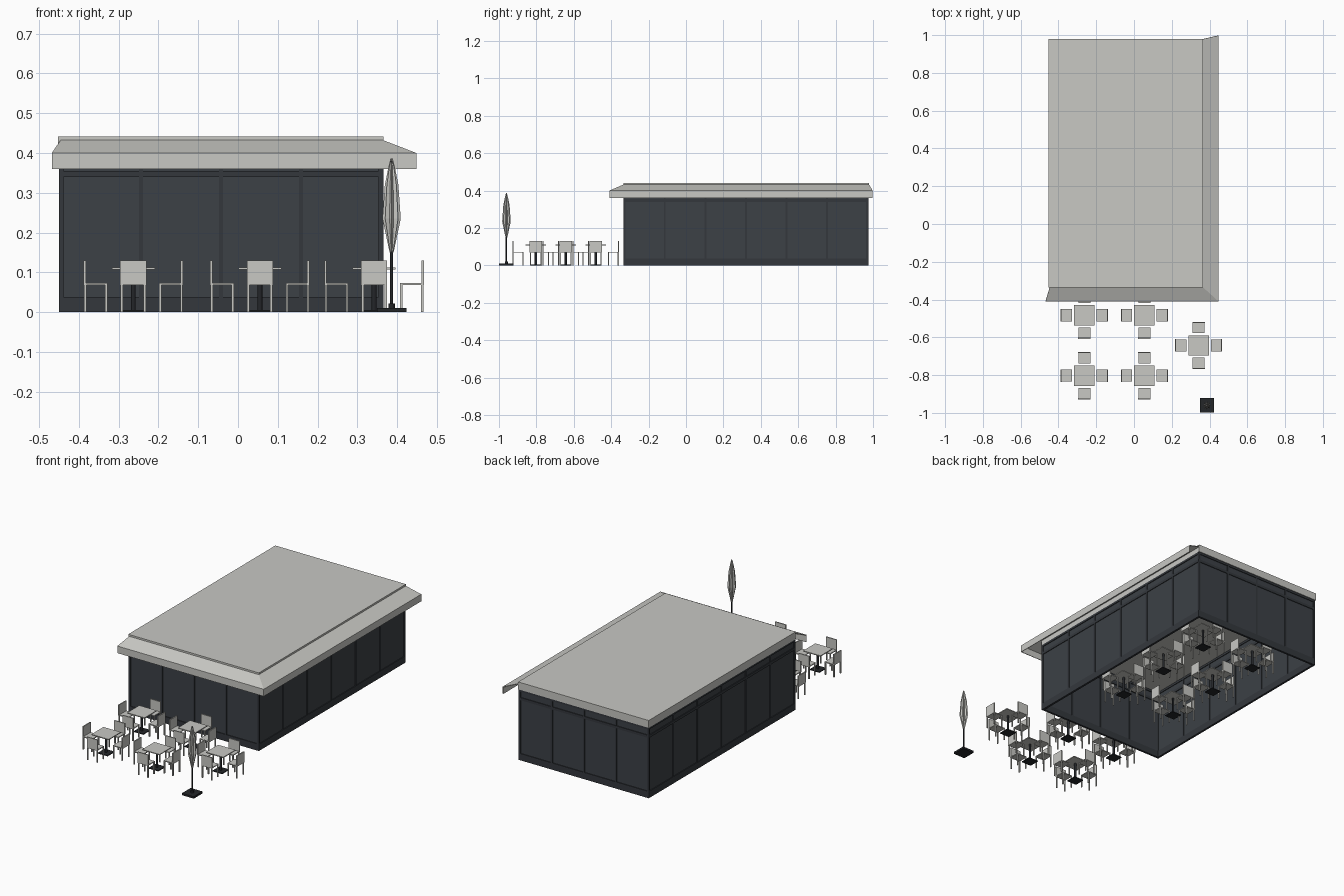
import bpy, bmesh, math
from mathutils import Matrix, Vector

cube = bpy.data.objects.get("Cube")
if cube:
    bpy.data.objects.remove(cube, do_unlink=True)


def material(name, rgb):
    m = bpy.data.materials.new(name)
    m.use_nodes = True
    m.diffuse_color = (*rgb, 1)
    m.node_tree.nodes["Principled BSDF"].inputs["Base Color"].default_value = (*rgb, 1)
    return m


GREY = material("warm light grey", (0.58, 0.58, 0.55))
PANEL = material("slate panel", (0.045, 0.052, 0.061))
FRAME = material("dark slate frame", (0.034, 0.039, 0.046))
BLACK = material("charcoal metal", (0.017, 0.019, 0.022))


def add_box(bm, lo, hi):
    lo, hi = Vector(lo), Vector(hi)
    size = hi - lo
    mat = Matrix.Translation((lo + hi) / 2) @ Matrix.Diagonal((*size, 1))
    bmesh.ops.create_cube(bm, size=1, matrix=mat)


def add_rod(bm, radius, z0, z1, sides=12):
    bmesh.ops.create_cone(bm, cap_ends=True, segments=sides, radius1=radius, radius2=radius,
                          depth=z1 - z0, matrix=Matrix.Translation((0, 0, (z0 + z1) / 2)))


def to_mesh(bm, name, mat):
    mesh = bpy.data.meshes.new(name)
    bm.to_mesh(mesh)
    bm.free()
    mesh.materials.append(mat)
    return mesh


def place(mesh, name, loc=(0, 0, 0), turn=0):
    ob = bpy.data.objects.new(name, mesh)
    ob.location = loc
    ob.rotation_euler.z = turn
    bpy.context.scene.collection.objects.link(ob)
    return ob


def boxes(name, mat, *pairs):
    bm = bmesh.new()
    for lo, hi in pairs:
        add_box(bm, lo, hi)
    return to_mesh(bm, name, mat)


# Building walls: thin panels with a raised frame grid on both sides
X0, X1, Y0, Y1, TOP = -0.45, 0.365, -0.335, 0.975, 0.4


def wall(name, length, bays, loc, turn):
    # Runs along local +x, with its outside face on local y = 0
    place(boxes(name + "_panel", PANEL, ((0.002, 0.004, 0.001), (length - 0.002, 0.008, TOP))),
          name + "_panel", loc, turn)
    bars = [((0, 0, 0), (length, 0.012, 0.038)),
            ((0, 0, 0.34), (length, 0.012, 0.355)),
            ((0, 0, TOP - 0.012), (length, 0.012, TOP))]
    for i in range(bays + 1):
        x = 0.005 + (length - 0.01) * i / bays
        bars.append(((x - 0.005, 0.0003, 0.001), (x + 0.005, 0.0117, TOP - 0.001)))
    place(boxes(name + "_frame", FRAME, *bars), name + "_frame", loc, turn)


wall("front_wall", X1 - X0, 4, (X0, Y0, 0), 0)
wall("left_wall", Y1 - Y0, 6, (X1, Y0, 0), math.pi / 2)
wall("back_wall", X1 - X0, 4, (X1, Y1, 0), math.pi)
wall("right_wall", Y1 - Y0, 6, (X0, Y1, 0), -math.pi / 2)

# Flat roof
place(boxes("roof_slab", GREY, ((X0 - 0.002, Y0, TOP), (X1, Y1 + 0.004, 0.442))), "roof_slab")

# Thin canopy around the front and one long side: vertical fascia, then a slope
stations = [((-0.468, -0.41), (-0.446, Y0)),
            ((0.448, -0.41), (X1, Y0)),
            ((0.448, 0.998), (X1, Y1 + 0.004))]
bm = bmesh.new()
rows = []
for outer, inner in stations:
    rows.append([bm.verts.new((*outer, 0.36)), bm.verts.new((*outer, 0.4)),
                 bm.verts.new((*inner, 0.432))])
for a, b in zip(rows, rows[1:]):
    for i in range(2):
        bm.faces.new((a[i], b[i], b[i + 1], a[i + 1]))
canopy = place(to_mesh(bm, "canopy", GREY), "canopy")
sheet = canopy.modifiers.new("thickness", "SOLIDIFY")
sheet.thickness = 0.004
sheet.offset = -1

# Table and chair meshes shared by every dining set
table_top = boxes("table_top", GREY, ((-0.054, -0.054, 0.107), (0.054, 0.054, 0.112)))
bm = bmesh.new()
add_box(bm, (-0.03, -0.03, 0), (0.03, 0.03, 0.005))
add_rod(bm, 0.006, 0.004, 0.108)
pedestal = to_mesh(bm, "table_pedestal", BLACK)

# Chair sits on the local +x side of the table, its back facing outward
parts = [((0.065, -0.032, 0.068), (0.125, 0.032, 0.073)),
         ((0.119, -0.033, 0.068), (0.125, 0.033, 0.13))]
for x in (0.065, 0.118):
    for y in (-0.032, 0.026):
        parts.append(((x, y, 0), (x + 0.006, y + 0.006, 0.07)))
chair = boxes("chair", GREY, *parts)


def dining_set(name, x, y):
    place(table_top, name + "_table_top", (x, y, 0))
    place(pedestal, name + "_table_pedestal", (x, y, 0))
    for i in range(4):
        place(chair, f"{name}_chair_{i + 1}", (x, y, 0), i * math.pi / 2)


for x in (-0.263, 0.055):
    for y in (-0.803, -0.483):
        dining_set("terrace", x, y)
dining_set("terrace", 0.342, -0.643)
for x in (-0.215, 0.13):
    for y in (0.07, 0.4, 0.73):
        dining_set("indoor", x, y)

# Folded parasol: square foot, pole and a pleated closed canopy
SPOT = (0.386, -0.96, 0)
bm = bmesh.new()
add_box(bm, (-0.037, -0.039, 0), (0.037, 0.039, 0.011))
add_rod(bm, 0.008, 0.01, 0.022)
add_rod(bm, 0.004, 0.01, 0.38)
place(to_mesh(bm, "parasol_stand", BLACK), "parasol_stand", SPOT)

bm = bmesh.new()
rings = []
for z, r in ((0.15, 0.005), (0.235, 0.023), (0.32, 0.017), (0.365, 0.008), (0.386, 0.003)):
    ring = []
    for i in range(16):
        a = i * math.pi / 8
        rad = r if i % 2 == 0 else r * 0.6
        ring.append(bm.verts.new((rad * math.cos(a), rad * math.sin(a), z)))
    rings.append(ring)
for a, b in zip(rings, rings[1:]):
    for i in range(16):
        j = (i + 1) % 16
        bm.faces.new((a[i], a[j], b[j], b[i]))
bm.faces.new(rings[0][::-1])
bm.faces.new(rings[-1])
place(to_mesh(bm, "parasol_cloth", GREY), "parasol_cloth", SPOT)
